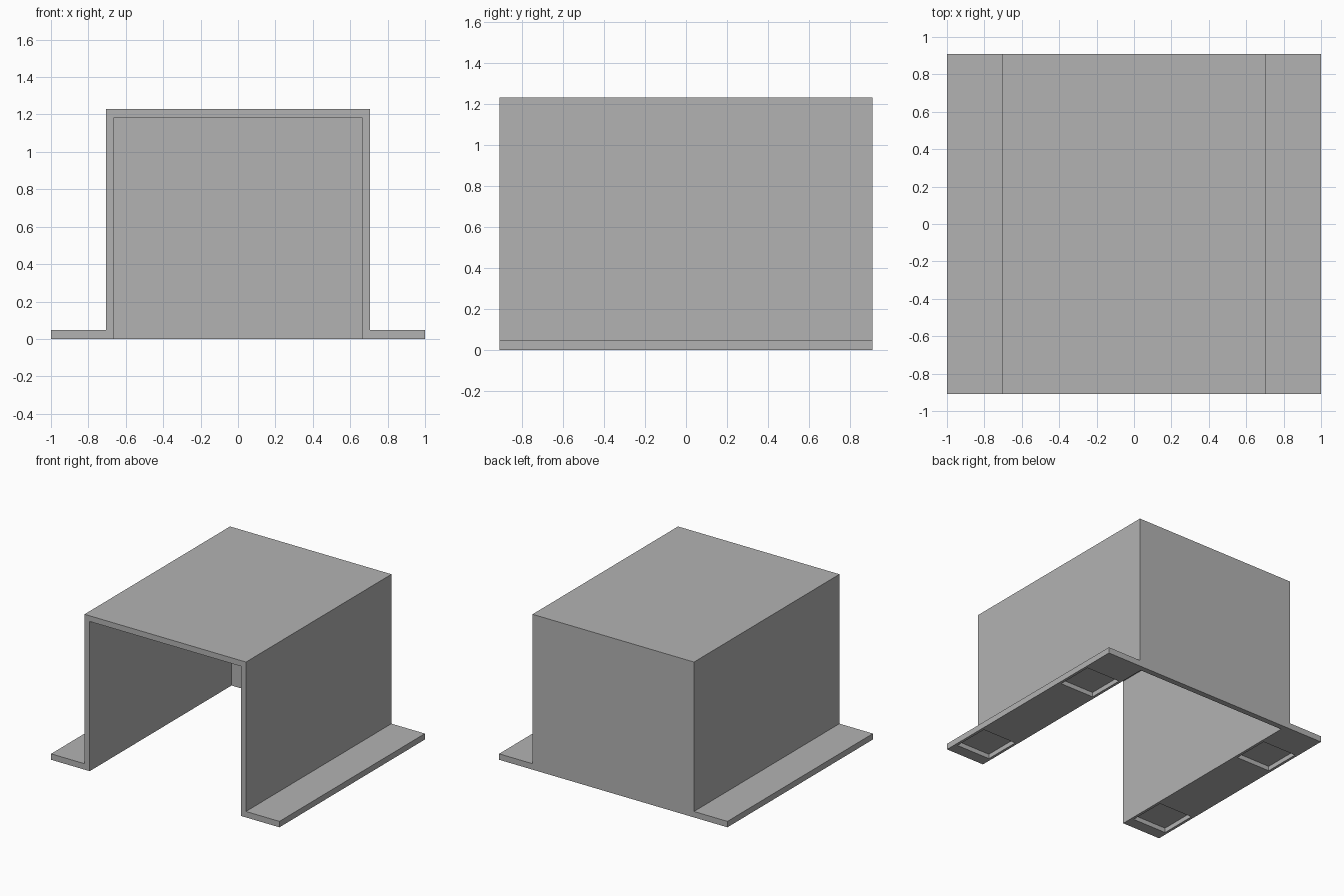
import bpy
import bmesh
from mathutils import Matrix, Vector

cube = bpy.data.objects.get("Cube")
if cube:
    bpy.data.objects.remove(cube, do_unlink=True)

HALF_W, HALF_D, HEIGHT = 1.0, 0.91, 1.23
BODY_X, FLANGE_Z, WALL = 0.707, 0.047, 0.045
INNER_X = BODY_X - WALL
POCKET, POCKET_DEPTH = 0.296, 0.036

grey = bpy.data.materials.new("plain grey")
grey.use_nodes = True
colour = (0.45, 0.45, 0.45, 1)
grey.diffuse_color = colour
grey.node_tree.nodes["Principled BSDF"].inputs["Base Color"].default_value = colour


def make_object(name, bm):
    bmesh.ops.recalc_face_normals(bm, faces=bm.faces)
    mesh = bpy.data.meshes.new(name)
    bm.to_mesh(mesh)
    bm.free()
    mesh.materials.append(grey)
    obj = bpy.data.objects.new(name, mesh)
    bpy.context.scene.collection.objects.link(obj)
    return obj


def add_box(bm, low, high):
    low, high = Vector(low), Vector(high)
    matrix = Matrix.Translation((low + high) / 2) @ Matrix.Diagonal((*(high - low), 1))
    bmesh.ops.create_cube(bm, size=1, matrix=matrix)


# Hat-shaped outer profile, extruded from front to back
half = [(HALF_W, 0), (HALF_W, FLANGE_Z), (BODY_X, FLANGE_Z), (BODY_X, HEIGHT)]
profile = half + [(-x, z) for x, z in reversed(half)]
bm = bmesh.new()
face = bm.faces.new([bm.verts.new((x, -HALF_D, z)) for x, z in profile])
end = bmesh.ops.extrude_face_region(bm, geom=[face])["geom"]
bmesh.ops.translate(bm, vec=(0, 2 * HALF_D, 0),
                    verts=[v for v in end if isinstance(v, bmesh.types.BMVert)])
cover = make_object("flanged_cover", bm)

# Hollow interior, open at the front and underneath
bm = bmesh.new()
add_box(bm, (-INNER_X, -HALF_D - 0.2, -0.2), (INNER_X, HALF_D - WALL, HEIGHT - WALL))

# Four square pockets under the flanges
centre_x = (INNER_X + HALF_W) / 2
r = POCKET / 2
for side in (-1, 1):
    for y in (-0.67, 0.496):
        x = side * centre_x
        add_box(bm, (x - r, y - r, -0.1), (x + r, y + r, POCKET_DEPTH))
cutter = make_object("hollow_cutter", bm)
cutter.hide_render = True

# Cut the hollow and the pockets, then drop the cutter
cut = cover.modifiers.new("hollow", 'BOOLEAN')
cut.operation = 'DIFFERENCE'
cut.solver = 'EXACT'
cut.object = cutter
bpy.context.view_layer.update()
bpy.context.view_layer.objects.active = cover
bpy.ops.object.modifier_apply(modifier=cut.name)
bpy.data.objects.remove(cutter, do_unlink=True)
